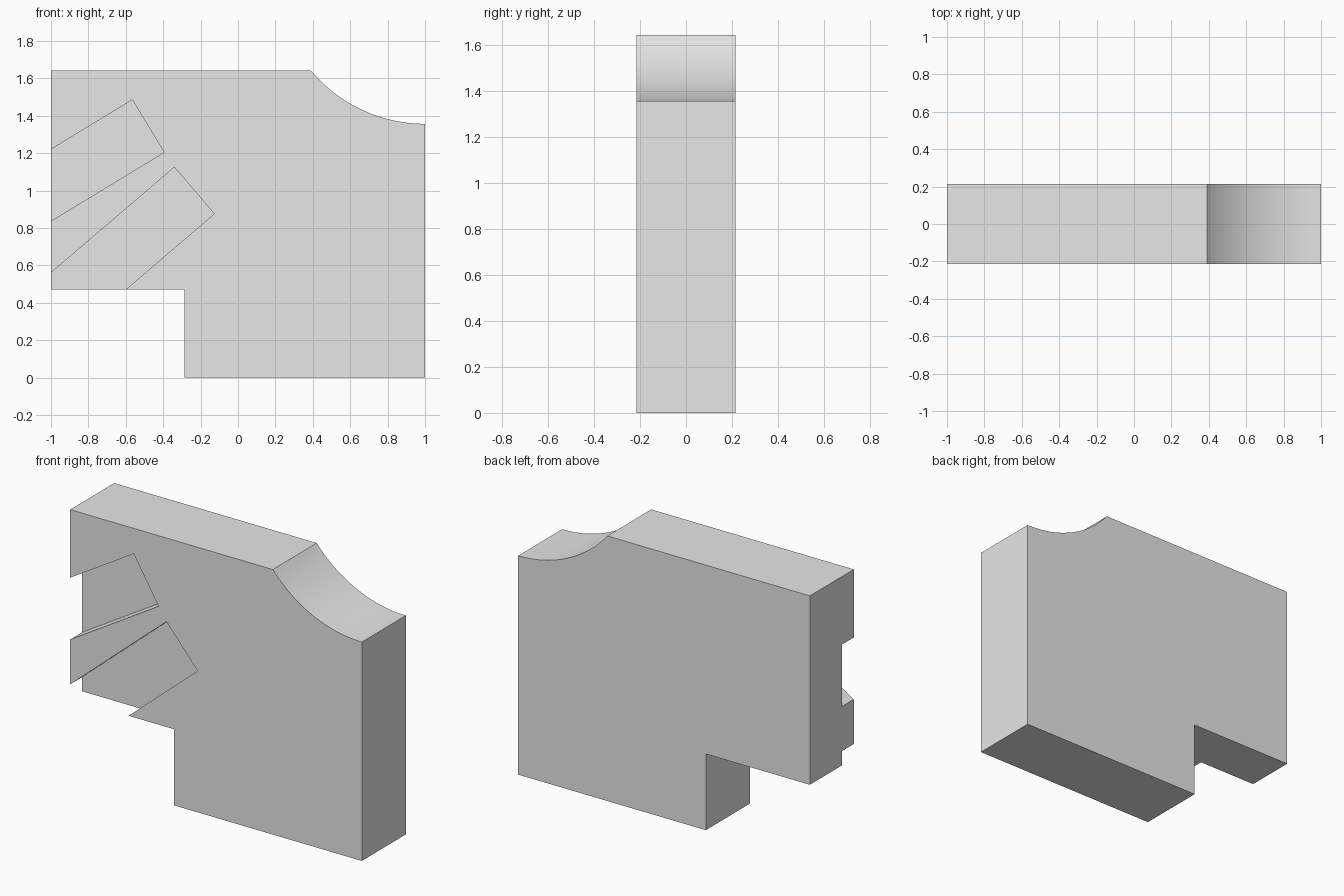
import bpy, bmesh, math
from mathutils import Vector

cube = bpy.data.objects.get("Cube")
if cube:
    bpy.data.objects.remove(cube, do_unlink=True)

HALF_DEPTH = 0.215
SLOT_DEPTH = 0.117

grey = bpy.data.materials.new("plain_grey")
grey.use_nodes = True
grey.diffuse_color = (0.8, 0.8, 0.8, 1)
grey.node_tree.nodes["Principled BSDF"].inputs["Base Color"].default_value = grey.diffuse_color


def extrude_profile(name, points, y_front, y_back):
    """Solid made by pulling an x-z outline along y."""
    bm = bmesh.new()
    face = bm.faces.new([bm.verts.new((x, y_front, z)) for x, z in points])
    out = bmesh.ops.extrude_face_region(bm, geom=[face])
    moved = [g for g in out["geom"] if isinstance(g, bmesh.types.BMVert)]
    bmesh.ops.translate(bm, verts=moved, vec=(0, y_back - y_front, 0))
    bmesh.ops.recalc_face_normals(bm, faces=bm.faces)
    mesh = bpy.data.meshes.new(name)
    bm.to_mesh(mesh)
    bm.free()
    mesh.materials.append(grey)
    obj = bpy.data.objects.new(name, mesh)
    bpy.context.collection.objects.link(obj)
    return obj


# Stepped body with a concave arc scooped from the upper corner
radius, low, top = 0.795, 1.357, 1.643
sweep = math.acos((low + radius - top) / radius)
steps = 24
arc = [(1 - radius * math.sin(sweep * i / steps),
        low + radius - radius * math.cos(sweep * i / steps)) for i in range(steps + 1)]
outline = [(-0.287, 0), (1, 0)] + arc + [(-1, top), (-1, 0.472), (-0.287, 0.472)]
body = extrude_profile("body", outline, -HALF_DEPTH, HALF_DEPTH)


# Slanted slots sunk into the front, open at the outer edge
def cut_slot(name, upper, lower, length):
    a, b = Vector(upper), Vector(lower)
    across = (b - a).normalized()
    back = Vector((across.y, -across.x)) * length
    cutter = extrude_profile(name, [a, b, b + back, a + back],
                             -HALF_DEPTH - 0.1, -HALF_DEPTH + SLOT_DEPTH)
    cutter.hide_render = True
    mod = body.modifiers.new(name, "BOOLEAN")
    mod.operation, mod.solver, mod.object = "DIFFERENCE", "EXACT", cutter
    bpy.context.view_layer.objects.active = body
    bpy.ops.object.modifier_apply(modifier=mod.name)
    bpy.data.objects.remove(cutter, do_unlink=True)


cut_slot("upper_slot", (-0.565, 1.485), (-0.395, 1.205), 1.0)
cut_slot("lower_slot", (-0.34, 1.125), (-0.127, 0.876), 1.2)

# Smooth arc, crisp corners
bpy.ops.object.select_all(action="DESELECT")
body.select_set(True)
bpy.context.view_layer.objects.active = body
bpy.ops.object.shade_smooth_by_angle(angle=math.radians(25))
